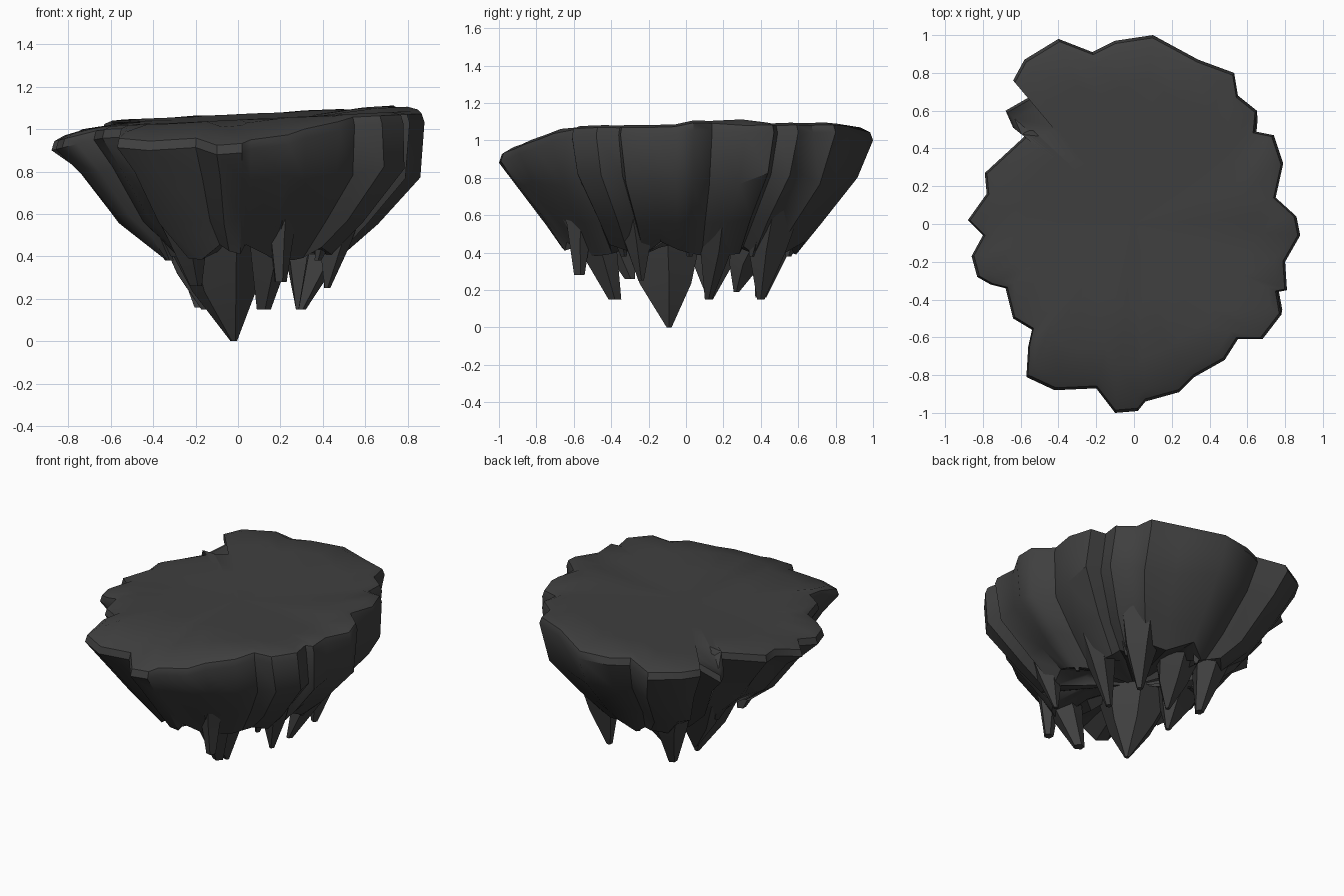
import bpy, bmesh, math, random
from mathutils import Vector

random.seed(4)
cube = bpy.data.objects.get("Cube")
if cube:
    bpy.data.objects.remove(cube)

rock = bpy.data.materials.new("dark grey rock")
rock.use_nodes = True
color = (0.05, 0.05, 0.05, 1)
rock.diffuse_color = color
rock.node_tree.nodes["Principled BSDF"].inputs["Base Color"].default_value = color
rock.node_tree.nodes["Principled BSDF"].inputs["Roughness"].default_value = 0.9


def finish(bm, name, angle):
    bmesh.ops.recalc_face_normals(bm, faces=bm.faces)
    mesh = bpy.data.meshes.new(name)
    bm.to_mesh(mesh)
    bm.free()
    mesh.materials.append(rock)
    obj = bpy.data.objects.new(name, mesh)
    bpy.context.collection.objects.link(obj)
    bpy.ops.object.select_all(action="DESELECT")
    obj.select_set(True)
    bpy.context.view_layer.objects.active = obj
    bpy.ops.object.shade_smooth_by_angle(angle=math.radians(angle))


def bridge(bm, a, b):
    for i in range(len(a)):
        k = (i + 1) % len(a)
        bm.faces.new((a[i], a[k], b[k], b[i]))


# Jagged rim outline, counter-clockwise from the front
outline = [(.02, -.99), (.06, -.94), (.24, -.89), (.32, -.81), (.48, -.72), (.55, -.61),
           (.68, -.61), (.78, -.48), (.76, -.36), (.81, -.35), (.8, -.2), (.88, -.06),
           (.86, .04), (.75, .14), (.79, .32), (.74, .47), (.64, .49), (.65, .6), (.55, .68),
           (.53, .8), (.34, .87), (.1, 1), (-.1, .97), (-.22, .91), (-.4, .98),
           (-.58, .87), (-.64, .76), (-.54, .68), (-.68, .6), (-.64, .51), (-.54, .5),
           (-.79, .27), (-.78, .16), (-.88, .02), (-.8, -.06), (-.86, -.17), (-.83, -.28),
           (-.76, -.32), (-.68, -.34), (-.64, -.5), (-.54, -.56), (-.56, -.65), (-.57, -.81),
           (-.42, -.88), (-.2, -.87), (-.1, -1)]


def top_height(x, y):
    z = 1.045 + .05 * x + .035 * max(0, y)
    z -= .3 * max(0, -y - .65) + .2 * max(0, -x - .65) + .25 * max(0, y - .88)
    if x > .5 and 0 < y < .3:
        z += .02
    if x < -.6 and .5 < y < .65:
        z -= .08
    return z


def scaled(x, y, left, right, front, back):
    return (x * (right if x > 0 else left), y * (back if y > 0 else front))


# Body: gently sloping top, rounded lip and tapering craggy sides
bm = bmesh.new()
rings = []
for s, drop in ((.45, 0), (.75, 0), (.93, 0), (.985, .015), (1, .055)):
    rings.append([bm.verts.new((x * s, y * s, top_height(x * s, y * s) - drop))
                  for x, y in outline])
# Height, its unevenness, then reach to the left, right, front and back
sides = [(.79, .04, .85, .99, .93, .91), (.57, .03, .66, .76, .76, .73),
         (.42, .04, .42, .57, .66, .62)]
for z, rough, *reach in sides:
    ring = []
    for x, y in outline:
        px, py = scaled(x, y, *reach)
        j = random.uniform(-rough, rough)
        ring.append(bm.verts.new((px * (1 + .7 * j), py * (1 + .7 * j), z + j)))
    rings.append(ring)
rings.append([bm.verts.new((v.co.x * .6, v.co.y * .6, .45 + random.uniform(-.04, .04)))
              for v in rings[-1]])
for a, b in zip(rings, rings[1:]):
    bridge(bm, a, b)
for ring, z in ((rings[0], 1.045), (rings[-1], .46)):
    hub = bm.verts.new((0, 0, z))
    for i in range(len(ring)):
        bm.faces.new((ring[i], ring[(i + 1) % len(ring)], hub))
finish(bm, "island_body", 38)


# Spikes lean inward from the wall to a blunt tip
def spike(name, tip, base, radius, sides=5, blunt=.015):
    tip, base = Vector(tip), Vector(base)
    bm = bmesh.new()
    rows = []
    for t, r in ((0, radius), (.55, radius * .6), (1, blunt)):
        c = base.lerp(tip, t)
        rows.append([bm.verts.new((c.x + r * math.cos(a), c.y + r * math.sin(a), c.z))
                     for a in (math.tau * (i + random.uniform(-.15, .15)) / sides
                               for i in range(sides))])
    for a, b in zip(rows, rows[1:]):
        bridge(bm, a, b)
    bm.faces.new(rows[0])
    bm.faces.new(rows[-1])
    finish(bm, name, 25)


# Inner spikes hang from the hollow underside
spike("main_spike", (-.02, -.09, 0), (-.12, -.13, .52), .25, 6)
spike("inner_back_spike", (-.04, .27, .19), (-.03, .38, .52), .15)
spike("inner_right_spike", (-.16, .13, .15), (-.24, .17, .52), .17)

# Outer spikes continue the wall: their roots are buried in it higher up
outer = [("front_spike", (.12, -.38, .15), .17, .035), ("front_outer_spike", (.2, -.57, .28), .1, .03),
         ("front_right_spike", (-.2, -.3, .26), .17, .03), ("left_front_spike", (.42, -.24, .25), .13, .015),
         ("left_spike", (.3, .12, .15), .15, .02), ("left_back_spike", (.29, .4, .15), .17, .02),
         ("back_right_spike", (-.18, .4, .16), .17, .03)]
for name, tip, radius, blunt in outer:
    x, y, z = tip
    reach = .78 / math.hypot(x / (.72 if x > 0 else .6), y / .78)
    spike(name, tip, (x * reach, y * reach, .72), radius, 5, blunt)

# Short wall teeth fill the gaps between the spikes
for i, ang in enumerate((-35, 2, 40, 95, 165, 200)):
    a = math.radians(ang)
    x, y = math.cos(a), math.sin(a)
    top = (*scaled(x, y, .47, .57, .66, .64), .68)
    low = (*scaled(x, y, .34, .46, .58, .55), .38)
    spike(f"wall_tooth_{i + 1}", low, top, .09, 4)
